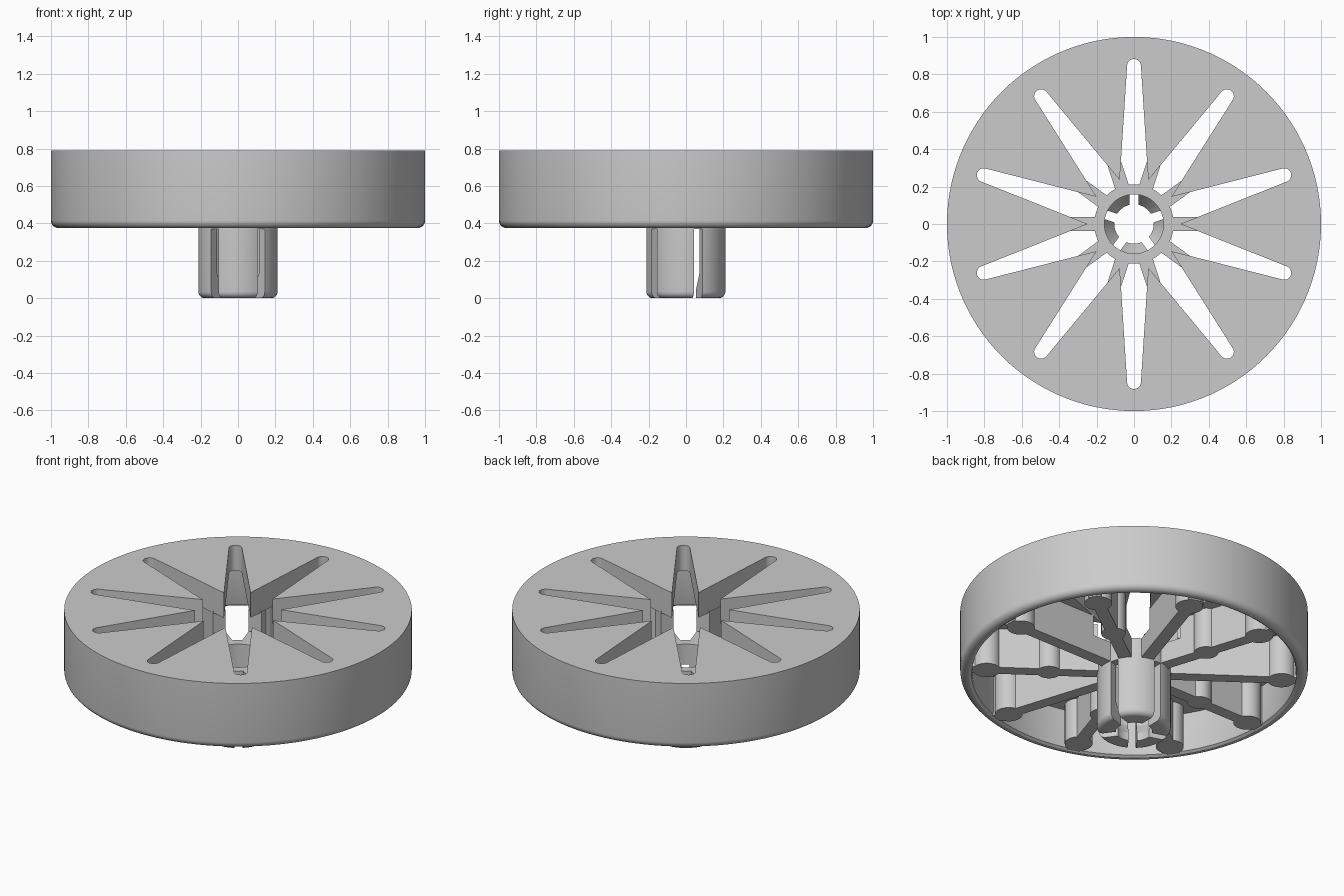
import bpy, bmesh, math
from mathutils import Matrix, Vector

if "Cube" in bpy.data.objects:
    bpy.data.objects.remove(bpy.data.objects["Cube"])

TOP, PLATE, BASE, HUB_TOP = 0.79, 0.63, 0.375, 0.5


def finish(name, bm):
    bmesh.ops.recalc_face_normals(bm, faces=bm.faces)
    mesh = bpy.data.meshes.new(name)
    bm.to_mesh(mesh)
    bm.free()
    ob = bpy.data.objects.new(name, mesh)
    bpy.context.collection.objects.link(ob)
    return ob


def smooth(ob):
    bpy.ops.object.select_all(action='DESELECT')
    ob.select_set(True)
    bpy.context.view_layer.objects.active = ob
    bpy.ops.object.shade_smooth_by_angle(angle=math.radians(30))


def lathe(name, profile, steps):
    bm = bmesh.new()
    verts = [bm.verts.new((r, 0, z)) for r, z in profile]
    edges = [bm.edges.new((a, b)) for a, b in zip(verts, verts[1:] + verts[:1])]
    bmesh.ops.spin(bm, geom=verts + edges, cent=(0, 0, 0), axis=(0, 0, 1),
                   angle=math.tau, steps=steps, use_merge=True)
    bmesh.ops.remove_doubles(bm, verts=bm.verts, dist=1e-5)
    return finish(name, bm)


def prism(bm, points, offset):
    face = bm.faces.new([bm.verts.new(p) for p in points])
    out = bmesh.ops.extrude_face_region(bm, geom=[face])
    bmesh.ops.translate(bm, vec=offset,
                        verts=[v for v in out['geom'] if isinstance(v, bmesh.types.BMVert)])


def cut(ob, cutter):
    mod = ob.modifiers.new("cut", 'BOOLEAN')
    mod.operation, mod.solver, mod.object = 'DIFFERENCE', 'EXACT', cutter
    bpy.context.view_layer.objects.active = ob
    bpy.ops.object.modifier_apply(modifier=mod.name)
    bpy.data.objects.remove(cutter)


def fillet(r, z, rad, n=6):
    # rounded bottom outer corner, from the wall down to the base
    return [(r - rad + rad * math.cos(t), z + rad - rad * math.sin(t))
            for t in [i * math.pi / 2 / n for i in range(n + 1)]]


# Wheel body: thick top plate with a rim; a thin bore is swallowed by the star cut
body = lathe("wheel_body", [(0.05, TOP), (1, TOP)] + fillet(1, BASE, 0.04) +
             [(0.95, BASE), (0.935, 0.385), (0.93, 0.40), (0.93, PLATE), (0.05, PLATE)], 120)

# Star opening: ten tapered slots with round ends, meeting in the centre
star = []
for k in range(10):
    a = math.radians(18 + 36 * k)
    spin = Matrix.Rotation(a, 3, 'Z')
    pts = [(0.235, -0.0763), (0.845, -0.037)]
    pts += [(0.845 + 0.037 * math.cos(t), 0.037 * math.sin(t))
            for t in [math.radians(d) for d in range(-75, 76, 15)]]
    pts += [(0.845, 0.037)]
    star += [spin @ Vector((x, y, 0.2)) for x, y in pts]
bm = bmesh.new()
prism(bm, star, (0, 0, 0.8))
cut(body, finish("star_cutter", bm))
smooth(body)

# Hub sleeve with an inner lip, split by five slots
hub = lathe("hub", [(0.158, HUB_TOP), (0.212, HUB_TOP)] + fillet(0.212, 0, 0.035) +
            [(0.105, 0), (0.105, 0.05), (0.158, 0.13)], 80)
bm = bmesh.new()
for k in range(5):
    spin = Matrix.Rotation(math.radians(90 + 72 * k), 3, 'Z')
    prism(bm, [spin @ Vector(p) for p in ((0.06, -0.024, -0.1), (0.3, -0.024, -0.1),
                                          (0.3, 0.024, -0.1), (0.06, 0.024, -0.1))],
          (0, 0, 0.47))
cut(hub, finish("slot_cutter", bm))
smooth(hub)

# Stepped ribs from hub to rim, with round posts on them
rib = [(0.19, BASE), (0.19, HUB_TOP), (0.335, HUB_TOP), (0.335, PLATE + 0.01),
       (0.935, PLATE + 0.01), (0.935, BASE)]
for k in range(10):
    spin = Matrix.Rotation(math.radians(36 * k), 4, 'Z')
    bm = bmesh.new()
    prism(bm, [(r, -0.038, z) for r, z in rib], (0, 0.076, 0))
    bm.transform(spin)
    finish(f"rib_{k}", bm)
    # every rib has an outer post, every second one an inner post too
    for r, rad in [(0.85, 0.08)] + ([(0.49, 0.07)] if k % 2 else []):
        bm = bmesh.new()
        height = PLATE + 0.01 - BASE
        bmesh.ops.create_cone(bm, cap_ends=True, segments=32, radius1=rad, radius2=rad,
                              depth=height,
                              matrix=spin @ Matrix.Translation((r, 0, BASE + height / 2)))
        smooth(finish(f"post_{k}_{'outer' if r > 0.6 else 'inner'}", bm))
